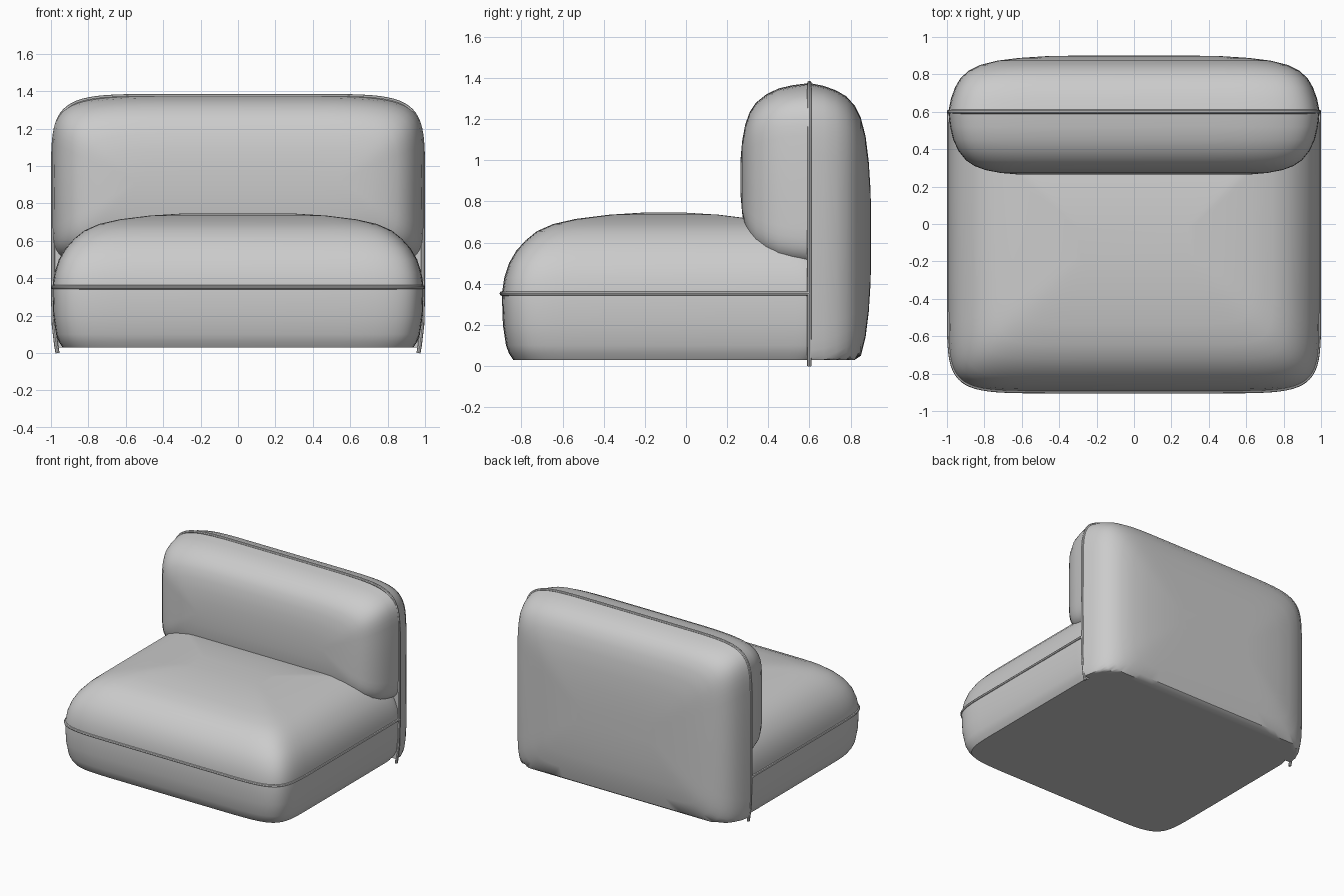
import bpy, bmesh, math

if "Cube" in bpy.data.objects:
    bpy.data.objects.remove(bpy.data.objects["Cube"])


def outline(a, b, n_low, n_high, count=72):
    """Softly bowed rounded rectangle; each half has its own squareness."""
    pts = []
    for i in range(count):
        t = 2 * math.pi * i / count
        c, s = math.cos(t), math.sin(t)
        n = n_high if s > 0 else n_low
        pts.append((math.copysign(abs(c) ** (2 / n), c) * a,
                    math.copysign(abs(s) ** (2 / n), s) * b))
    return pts


def cushion(name, half_x, low, high, layers, squareness, upright=False):
    """Stack of inset outlines; layers are (position along depth, inset)."""
    bm = bmesh.new()
    centre, half = (low + high) / 2, (high - low) / 2
    loops = []
    for d, inset in layers:
        ring = []
        for u, v in outline(half_x - inset, half - inset, *squareness):
            v += centre
            co = (u, d, max(v, 0.03)) if upright else (u, v, d)
            ring.append(bm.verts.new(co))
        loops.append(ring)
    for r0, r1 in zip(loops, loops[1:]):
        for i in range(len(r0)):
            j = (i + 1) % len(r0)
            bm.faces.new((r0[i], r0[j], r1[j], r1[i]))
    bm.faces.new(loops[0])
    bm.faces.new(loops[-1])
    bmesh.ops.remove_doubles(bm, verts=bm.verts, dist=0.0002)
    bmesh.ops.recalc_face_normals(bm, faces=bm.faces)
    me = bpy.data.meshes.new(name)
    bm.to_mesh(me)
    bm.free()
    ob = bpy.data.objects.new(name, me)
    bpy.context.collection.objects.link(ob)
    finish(ob)


def finish(ob):
    bpy.ops.object.select_all(action='DESELECT')
    ob.select_set(True)
    bpy.context.view_layer.objects.active = ob
    if ob.type == 'CURVE':
        bpy.ops.object.convert(target='MESH')
    bpy.ops.object.shade_smooth_by_angle(angle=math.radians(40))


def piping(name, points, radius=0.011):
    cu = bpy.data.curves.new(name, 'CURVE')
    cu.dimensions = '3D'
    cu.bevel_depth = radius
    cu.bevel_resolution = 2
    cu.use_fill_caps = True
    sp = cu.splines.new('POLY')
    sp.points.add(len(points) - 1)
    for p, co in zip(sp.points, points):
        p.co = (*co, 1)
    ob = bpy.data.objects.new(name, cu)
    bpy.context.collection.objects.link(ob)
    finish(ob)


# seat: flat base, full rounded top, rear end buried in the backrest
cushion("seat", 0.993, -0.895, 0.68,
        [(0.03, 0.055), (0.06, 0.035), (0.1, 0.02), (0.2, 0.005), (0.35, 0),
         (0.43, 0.012), (0.5, 0.035), (0.56, 0.07), (0.61, 0.115), (0.655, 0.17),
         (0.69, 0.25), (0.715, 0.36), (0.735, 0.52), (0.745, 0.68)], (9, 24))

# backrest rear shell, reaching down to the floor plane
cushion("backrest_rear", 0.993, -0.12, 1.375,
        [(0.6, 0), (0.67, 0.014), (0.73, 0.036), (0.78, 0.065), (0.82, 0.11),
         (0.85, 0.17), (0.873, 0.26), (0.888, 0.38), (0.897, 0.52), (0.9, 0.66)],
        (9, 8), upright=True)

# backrest front pillow, resting on the seat
cushion("backrest_front", 0.993, 0.46, 1.375,
        [(0.6, 0), (0.52, 0.01), (0.45, 0.026), (0.39, 0.055), (0.34, 0.095),
         (0.31, 0.14), (0.288, 0.2), (0.273, 0.28), (0.266, 0.36), (0.264, 0.43)],
        (8, 6), upright=True)

# piping along the seat and backrest seams
front = [(u, v - 0.1075, 0.352) for u, v in outline(0.99, 0.7875, 9, 9) if v < -0.01]
piping("seat_piping", [(-0.99, 0.6, 0.352)] + front + [(0.99, 0.6, 0.352)])
top = [(u, 0.6, v + 0.6275) for u, v in outline(0.99, 0.7475, 9, 8) if v > 0.01]
low = [(0.965, 0.6, 0.0), (0.972, 0.6, 0.04), (0.985, 0.6, 0.15), (0.99, 0.6, 0.35)]
piping("backrest_piping", low + top + [(-x, y, z) for x, y, z in reversed(low)])
